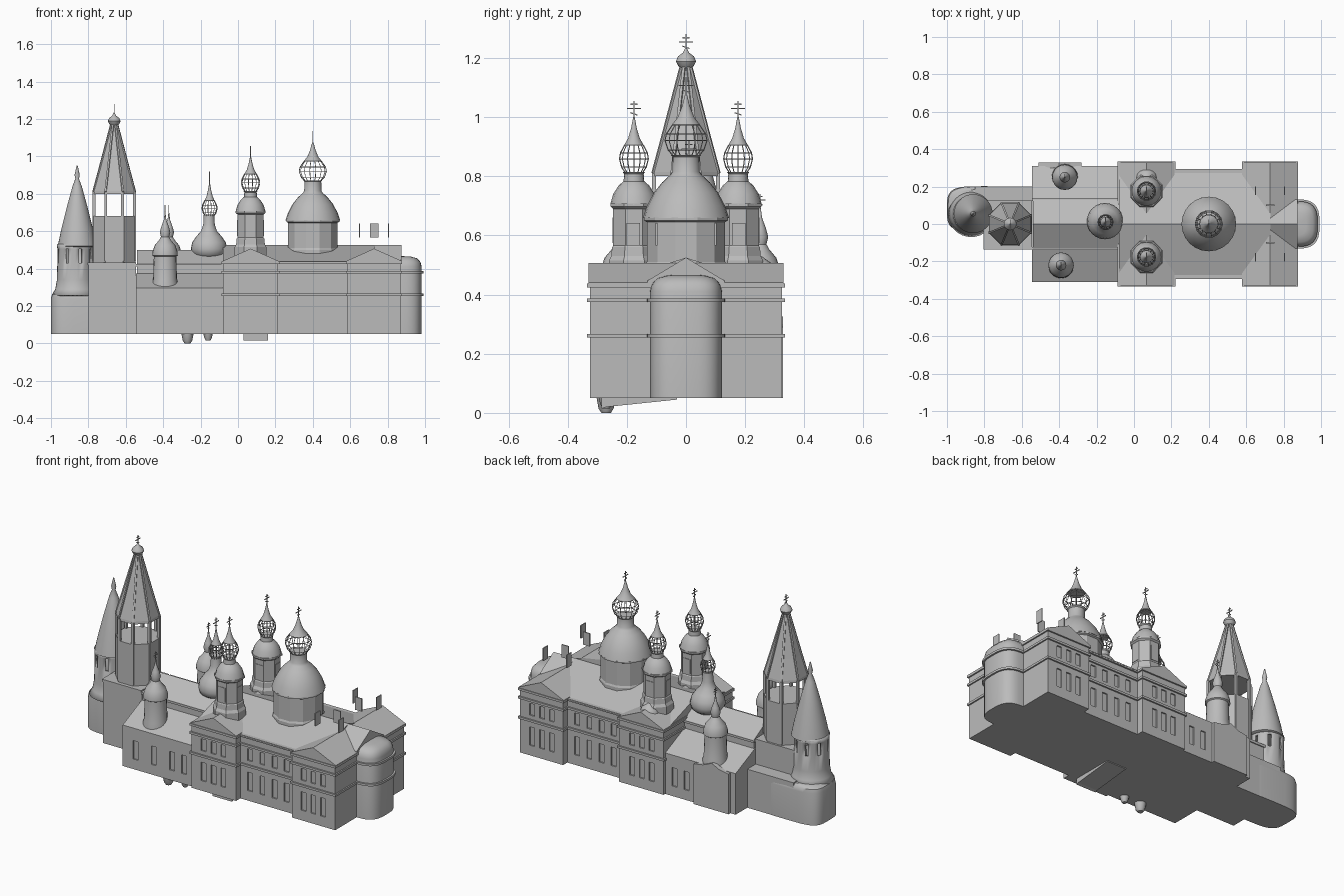
import bpy
import bmesh
from math import cos, sin, pi, copysign
from mathutils import Vector, Matrix

start_cube = bpy.data.objects.get("Cube")
if start_cube:
    bpy.data.objects.remove(start_cube, do_unlink=True)

grey = bpy.data.materials.new("stone_grey")
grey.use_nodes = True
grey.diffuse_color = (0.5, 0.5, 0.5, 1)
grey.node_tree.nodes["Principled BSDF"].inputs["Base Color"].default_value = (0.5, 0.5, 0.5, 1)
smooth_parts = []


def finish(name, bm, smooth=False):
    bmesh.ops.recalc_face_normals(bm, faces=bm.faces)
    mesh = bpy.data.meshes.new(name)
    bm.to_mesh(mesh)
    bm.free()
    mesh.materials.append(grey)
    obj = bpy.data.objects.new(name, mesh)
    bpy.context.collection.objects.link(obj)
    if smooth:
        smooth_parts.append(obj)
    return obj


def add_box(bm, x0, x1, y0, y1, z0, z1):
    place = Matrix.Translation(((x0 + x1) / 2, (y0 + y1) / 2, (z0 + z1) / 2))
    size = Matrix.Diagonal((x1 - x0, y1 - y0, z1 - z0, 1))
    bmesh.ops.create_cube(bm, size=1, matrix=place @ size)


def box(name, *bounds):
    bm = bmesh.new()
    add_box(bm, *bounds)
    return finish(name, bm)


def add_beam(bm, a, b, width):
    a, b = Vector(a), Vector(b)
    turn = (b - a).to_track_quat('Z', 'Y').to_matrix().to_4x4()
    size = Matrix.Diagonal((width, width, (b - a).length, 1))
    bmesh.ops.create_cube(bm, size=1, matrix=Matrix.Translation((a + b) / 2) @ turn @ size)


def prism(name, outline, axis, start, end):
    """Extrude a (side, height) outline along the x or y axis."""
    bm = bmesh.new()
    verts = [bm.verts.new((start, s, z) if axis == 'x' else (s, start, z)) for s, z in outline]
    face = bm.faces.new(verts)
    moved = bmesh.ops.extrude_face_region(bm, geom=[face])["geom"]
    shift = (end - start, 0, 0) if axis == 'x' else (0, end - start, 0)
    bmesh.ops.translate(bm, vec=shift, verts=[v for v in moved if isinstance(v, bmesh.types.BMVert)])
    return finish(name, bm)


def lathe(name, profile, x, y, sides=24, stretch=(1, 1), power=1, turn=0, smooth=True, caps=True):
    """Stack rings of (radius, height); power below one squares the plan."""
    bm = bmesh.new()
    rings = []
    for r, z in profile:
        ring = []
        for i in range(sides):
            c, s = cos(2 * pi * i / sides + turn), sin(2 * pi * i / sides + turn)
            c, s = (copysign(abs(v) ** power, v) for v in (c, s))
            ring.append(bm.verts.new((x + r * stretch[0] * c, y + r * stretch[1] * s, z)))
        rings.append(ring)
    for low, high in zip(rings, rings[1:]):
        for i in range(sides):
            j = (i + 1) % sides
            bm.faces.new((low[i], low[j], high[j], high[i]))
    if caps:
        bm.faces.new(rings[0])
        bm.faces.new(rings[-1])
    return finish(name, bm, smooth)


def cross(name, x, y, z, height):
    bm = bmesh.new()
    t, w = 0.004, height * 0.36
    add_beam(bm, (x, y, z), (x, y, z + height), t)
    add_beam(bm, (x, y - w, z + height * 0.6), (x, y + w, z + height * 0.6), t)
    add_beam(bm, (x, y - w / 2, z + height * 0.82), (x, y + w / 2, z + height * 0.82), t)
    add_beam(bm, (x, y - w / 2, z + height * 0.38), (x, y + w / 2, z + height * 0.26), t)
    return finish(name, bm)


def open_cupola(name, x, y, z, radius, height, tip, cross_height):
    """Openwork ball with a concave spire and a cross."""
    shape = ((0.6, 0), (0.85, 0.2), (1, 0.5), (0.93, 0.72), (0.65, 1))
    ball = lathe(name + "_ball", [(radius * r, z + height * h) for r, h in shape], x, y, 14,
                 smooth=False, caps=False)
    wire = ball.modifiers.new("Openwork", 'WIREFRAME')
    wire.thickness = 0.004
    base, rise = z + height, tip - z - height
    spire = ((0.68, 0), (0.4, 0.25), (0.2, 0.6), (0.05, 1))
    lathe(name + "_spire", [(radius * r, base + rise * h) for r, h in spire], x, y, 14)
    cross(name + "_cross", x, y, tip - 0.01, cross_height)


# Shallow window recesses, in two rows along the long walls
bm = bmesh.new()
for side in (-1, 1):
    for wall_y, columns in ((0.325, (0, 0.065, 0.13, 0.66, 0.725, 0.79)),
                            (0.285, (0.28, 0.36, 0.44, 0.52)),
                            (0.31, (-0.46, -0.34, -0.22, -0.14))):
        for x in columns:
            for z0, z1 in ((0.11, 0.22), (0.29, 0.36)):
                if z0 < 0.2 or x > -0.1:
                    y0, y1 = sorted((side * (wall_y - 0.008), side * (wall_y + 0.02)))
                    add_box(bm, x - 0.016, x + 0.016, y0, y1, z0, z1)
cutter = finish("window_cutter", bm)
cutter.hide_render = True
cutter.hide_viewport = True
cutter.display_type = 'WIRE'

# Main walls with string courses
FLOOR, EAVE = 0.05, 0.43
for name, x0, x1, half in (("middle_transept", -0.08, 0.215, 0.325),
                           ("nave", 0.215, 0.585, 0.285),
                           ("east_transept", 0.585, 0.87, 0.325)):
    wall = box(name + "_walls", x0, x1, -half, half, FLOOR, EAVE)
    cut = wall.modifiers.new("Windows", 'BOOLEAN')
    cut.object = cutter
    cut.solver = 'EXACT'
    for z in (0.26, 0.38, EAVE):
        box(name + "_course", x0 - 0.008, x1 + 0.008, -half - 0.009, half + 0.009, z - 0.006, z + 0.007)

# Roofs: long ridge, crossing gables and the east pediment
prism("nave_roof", [(-0.295, EAVE), (0.295, EAVE), (0, 0.525)], 'x', -0.08, 0.73)
prism("east_pediment", [(-0.13, EAVE), (0.13, EAVE), (0.13, 0.447), (0, 0.525), (-0.13, 0.447)],
      'x', 0.6, 0.875)
for name, x in (("middle_gable", 0.0675), ("east_gable", 0.7275)):
    prism(name, [(x - 0.15, EAVE), (x + 0.15, EAVE), (x + 0.15, 0.44), (x, 0.507), (x - 0.15, 0.44)],
          'y', -0.33, 0.33)

# Rounded apse
lathe("apse", [(1, FLOOR), (1, 0.41), (0.95, 0.435), (0.8, 0.455), (0.5, 0.465), (0.02, 0.467)],
      0.86, 0, 32, (0.122, 0.122), 0.65)
for z in (0.26, 0.38):
    lathe("apse_course", [(1, z - 0.006), (1, z + 0.007)], 0.86, 0, 32, (0.132, 0.132), 0.65)

# Refectory: low aisles beside a raised centre
aisles = prism("refectory_aisles", [(-0.31, FLOOR), (0.31, FLOOR), (0.31, 0.295), (0.13, 0.375),
                                    (-0.13, 0.375), (-0.31, 0.295)], 'x', -0.545, -0.08)
cut = aisles.modifiers.new("Windows", 'BOOLEAN')
cut.object = cutter
cut.solver = 'EXACT'
prism("refectory_centre", [(-0.13, 0.3), (0.13, 0.3), (0.13, 0.425), (0, 0.5), (-0.13, 0.425)],
      'x', -0.54, -0.07)
for side in (-1, 1):
    box("refectory_eave", -0.545, -0.08, side * 0.13 - 0.008, side * 0.13 + 0.008, 0.412, 0.425)
prism("back_gable_wall", [(-0.51, FLOOR), (-0.28, FLOOR), (-0.28, 0.29), (-0.34, 0.3), (-0.4, 0.325),
                          (-0.45, 0.3), (-0.51, 0.29)], 'y', 0.3, 0.328)

# West porch and rounded annex
box("porch", -0.8, -0.545, -0.13, 0.12, FLOOR, EAVE)
box("porch_cornice", -0.805, -0.545, -0.136, 0.126, 0.418, EAVE + 0.003)
box("annex_wall", -0.85, -0.545, 0.05, 0.2, FLOOR, 0.28)
lathe("annex", [(1, FLOOR), (1, 0.24), (0.97, 0.262), (0.85, 0.275)], -0.8, 0.08, 40,
      (0.2, 0.122), 0.5)

# Round west tower with open windows
tower = lathe("round_tower_wall", [(0.125, 0.26), (0.107, 0.29), (0.098, 0.34), (0.096, 0.43),
                                   (0.096, 0.505), (0.098, 0.53)], -0.87, 0.055, 32, caps=False)
bm = bmesh.new()
bm.from_mesh(tower.data)
bm.faces.ensure_lookup_table()
openings = [f for f in bm.faces if 0.44 < f.calc_center_median().z < 0.5 and f.index % 4 == 1]
bmesh.ops.delete(bm, geom=openings, context='FACES')
bm.to_mesh(tower.data)
bm.free()
thick = tower.modifiers.new("Thickness", 'SOLIDIFY')
thick.thickness = 0.012
lathe("round_tower_roof", [(0.095, 0.515), (0.104, 0.52), (0.085, 0.61), (0.055, 0.73), (0.025, 0.84),
                           (0.01, 0.88), (0.014, 0.9), (0.003, 0.95)], -0.86, 0.055, 32)

# Octagonal bell tower with tent roof
bx, eighth = -0.662, pi / 8
lathe("bell_tower_base", [(0.124, FLOOR), (0.124, 0.68)], bx, 0, 8, turn=eighth, smooth=False)
lathe("bell_tower_tent", [(0.122, 0.8), (0.12, 0.815), (0.085, 0.93), (0.014, 1.18)], bx, 0, 8,
      turn=eighth, smooth=False)
bm = bmesh.new()
for i in range(8):
    c, s = cos(eighth + i * pi / 4), sin(eighth + i * pi / 4)
    add_beam(bm, (bx + 0.117 * c, 0.117 * s, 0.44), (bx + 0.117 * c, 0.117 * s, 0.81), 0.015)
    for (r0, z0), (r1, z1) in (((0.12, 0.81), (0.085, 0.93)), ((0.085, 0.93), (0.014, 1.18))):
        add_beam(bm, (bx + r0 * c, r0 * s, z0), (bx + r1 * c, r1 * s, z1), 0.01)
finish("bell_tower_posts_and_ribs", bm)
lathe("bell_tower_finial", [(0.012, 1.16), (0.026, 1.172), (0.034, 1.188), (0.027, 1.205),
                            (0.01, 1.218), (0.002, 1.235)], bx, 0, 16)
cross("bell_tower_cross", bx, 0, 1.215, 0.065)

# Great dome
gx = 0.4
lathe("great_drum", [(0.142, 0.44), (0.142, 0.5), (0.137, 0.51), (0.137, 0.645), (0.147, 0.65),
                     (0.147, 0.66)], gx, 0, 12, turn=pi / 12, smooth=False)
lathe("great_dome", [(0.146, 0.658), (0.132, 0.7), (0.108, 0.745), (0.08, 0.78), (0.055, 0.803),
                     (0.046, 0.815), (0.045, 0.865), (0.052, 0.872)], gx, 0, 24)
open_cupola("great_cupola", gx, 0, 0.868, 0.073, 0.105, 1.075, 0.07)

# Pair of octagonal towers on the middle transept
for side in (-1, 1):
    ty = 0.176 * side
    lathe("twin_tower", [(0.092, 0.44), (0.092, 0.515), (0.083, 0.53), (0.08, 0.56), (0.076, 0.565),
                         (0.076, 0.69), (0.086, 0.698), (0.086, 0.708)], 0.067, ty, 8,
          turn=eighth, smooth=False)
    bm = bmesh.new()
    add_box(bm, 0.045, 0.089, ty - 0.073, ty + 0.073, 0.575, 0.66)
    add_box(bm, -0.006, 0.14, ty - 0.022, ty + 0.022, 0.575, 0.66)
    finish("twin_tower_windows", bm)
    lathe("twin_dome", [(0.08, 0.705), (0.07, 0.74), (0.052, 0.768), (0.035, 0.783), (0.033, 0.808),
                        (0.038, 0.814)], 0.067, ty, 16)
    open_cupola("twin_cupola", 0.067, ty, 0.812, 0.05, 0.093, 1.0, 0.065)
lathe("back_niche_dome", [(0.06, 0.42), (0.06, 0.47), (0.045, 0.505), (0.01, 0.53)], 0.067, 0.245, 16)

# Small onion dome on the refectory ridge
lathe("ridge_dome", [(0.06, 0.455), (0.088, 0.475), (0.097, 0.505), (0.09, 0.54), (0.068, 0.572),
                     (0.043, 0.6), (0.031, 0.635), (0.028, 0.69)], -0.155, 0.015, 24)
open_cupola("ridge_cupola", -0.152, 0.01, 0.682, 0.041, 0.08, 0.86, 0.07)

# Corner turrets on the aisles
for name, x, y in (("front_turret", -0.39, -0.22), ("back_turret", -0.37, 0.25)):
    lathe(name, [(0.07, 0.27), (0.07, 0.32), (0.064, 0.34), (0.06, 0.465), (0.068, 0.47),
                 (0.067, 0.49), (0.055, 0.525), (0.032, 0.552), (0.022, 0.57), (0.028, 0.595),
                 (0.02, 0.625), (0.007, 0.66), (0.002, 0.7)], x, y, 20)
    cross(name + "_cross", x, y, 0.69, 0.05)

# Free-standing window panels above the east transept
for side in (-1, 1):
    for x in (0.65, 0.805):
        box("east_side_panel", x - 0.003, x + 0.003, 0.178 * side - 0.023, 0.178 * side + 0.023, 0.565, 0.642)
    box("east_inner_panel", 0.705, 0.75, 0.1 * side - 0.003, 0.1 * side + 0.003, 0.565, 0.642)

# Footings below the floor
for x, y, r, low in ((-0.27, -0.27, 0.032, 0), (-0.16, -0.27, 0.025, 0.015)):
    lathe("footing", [(r * 0.5, low), (r * 0.8, low + 0.015), (r, FLOOR)], x, y, 12)
prism("footing_wedge", [(-0.285, 0.015), (-0.27, 0.02), (-0.03, 0.045), (-0.03, FLOOR), (-0.285, FLOOR)],
      'x', 0.03, 0.16)

bpy.ops.object.select_all(action='DESELECT')
for obj in smooth_parts:
    obj.select_set(True)
bpy.context.view_layer.objects.active = smooth_parts[0]
bpy.ops.object.shade_smooth_by_angle(angle=0.7)
